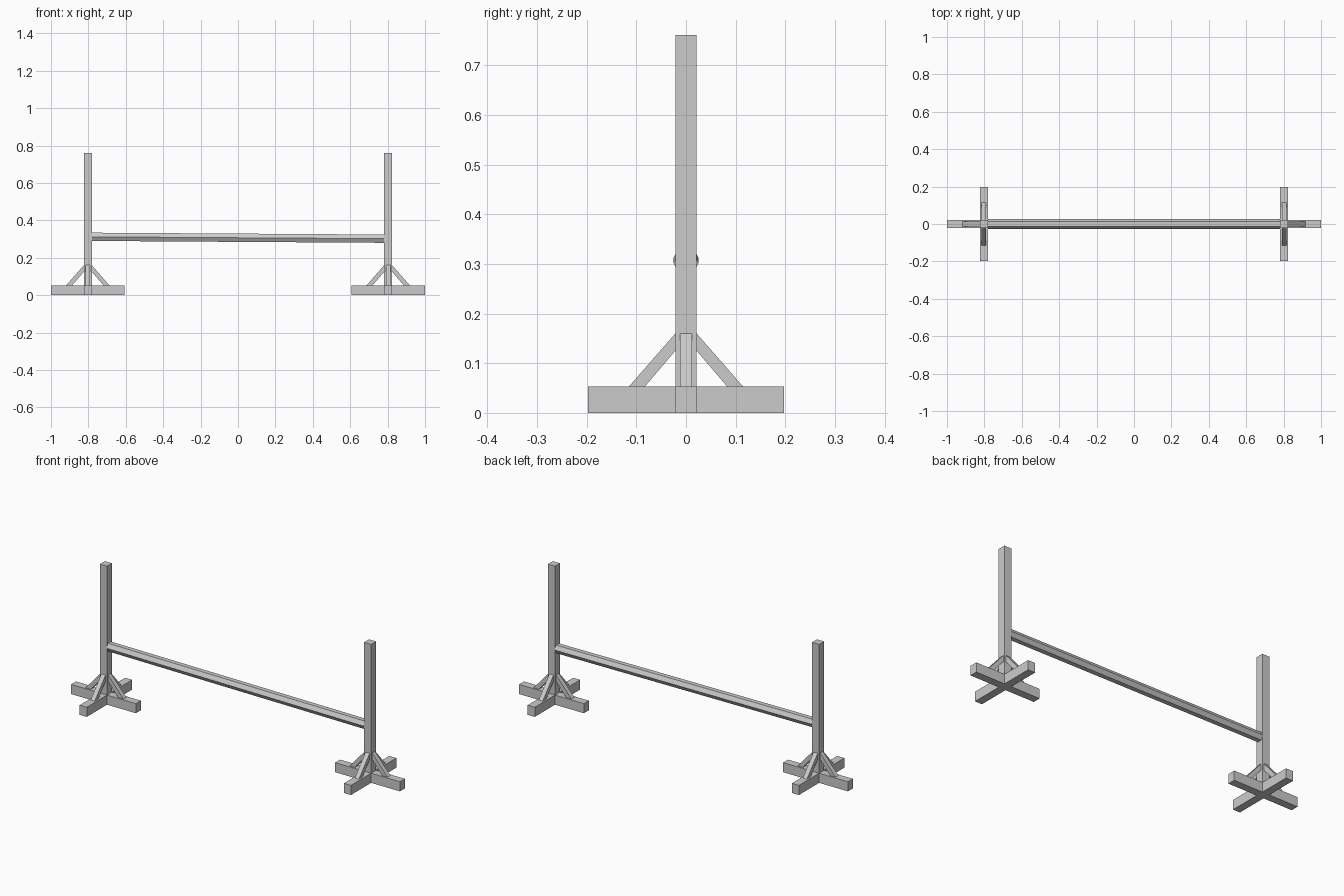
import bpy, bmesh
from math import cos, sin, pi
from mathutils import Vector, Matrix

if "Cube" in bpy.data.objects:
    bpy.data.objects.remove(bpy.data.objects["Cube"])

POST_X = 0.803     # post centre
HALF = 0.0215      # half width of the timber
FOOT_H = 0.053
REACH = 0.197      # foot arm length from post centre


def prism(name, profile, sweep, matrix=Matrix.Identity(4)):
    """Flat-faced solid: a profile polygon swept along a vector."""
    bm = bmesh.new()
    face = bm.faces.new([bm.verts.new(p) for p in profile])
    top = bmesh.ops.extrude_face_region(bm, geom=[face])["geom"]
    moved = [v for v in top if isinstance(v, bmesh.types.BMVert)]
    bmesh.ops.translate(bm, verts=moved, vec=sweep)
    bm.transform(matrix)
    bmesh.ops.recalc_face_normals(bm, faces=bm.faces)
    mesh = bpy.data.meshes.new(name)
    bm.to_mesh(mesh)
    bm.free()
    obj = bpy.data.objects.new(name, mesh)
    bpy.context.collection.objects.link(obj)
    return obj


for side, sx in (("left", -1), ("right", 1)):
    place = Matrix.Translation((sx * POST_X, 0, 0))
    # upright post
    square = [(-HALF, -HALF, 0), (HALF, -HALF, 0), (HALF, HALF, 0), (-HALF, HALF, 0)]
    prism(f"{side}_post", square, (0, 0, 0.761), place)

    # four foot arms and their diagonal braces around the post
    for i in range(4):
        turn = place @ Matrix.Rotation(i * pi / 2, 4, 'Z')
        arm = [(HALF, -HALF, 0), (REACH, -HALF, 0),
               (REACH, -HALF, FOOT_H), (HALF, -HALF, FOOT_H)]
        prism(f"{side}_foot_{i + 1}", arm, (0, 2 * HALF, 0), turn)
        brace = [(HALF, -0.0125, 0.160), (HALF, -0.0125, 0.125),
                 (0.083, -0.0125, FOOT_H), (0.115, -0.0125, FOOT_H)]
        prism(f"{side}_brace_{i + 1}", brace, (0, 0.025, 0), turn)

# six-sided rail, resting slightly lower on the right
x_end = POST_X - HALF
R = 0.0255
hexagon = [(-x_end, R * cos(k * pi / 3), 0.312 + R * sin(k * pi / 3)) for k in range(6)]
prism("cross_rail", hexagon, Vector((2 * x_end, 0, -0.010)))
